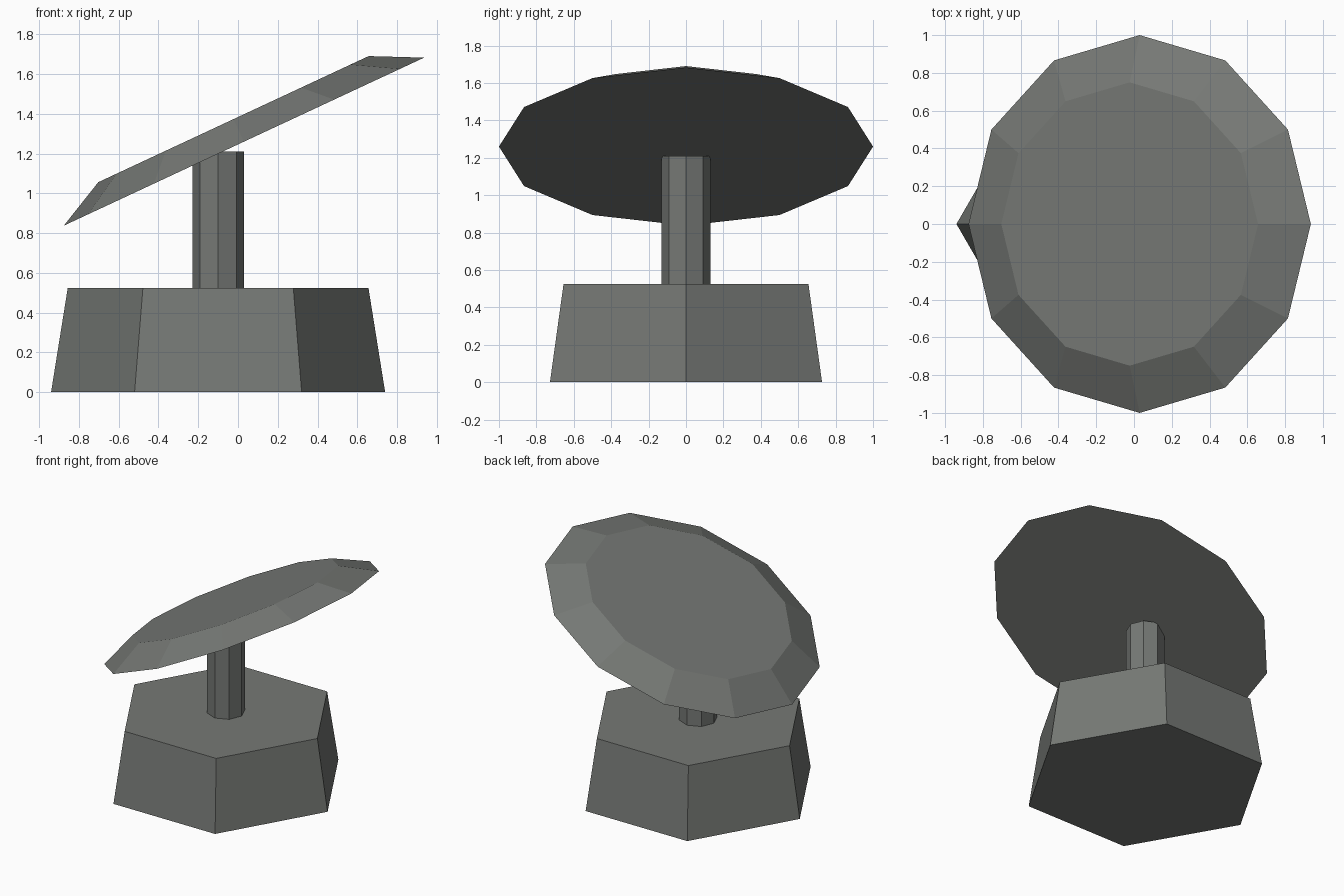
import bpy
import bmesh
from math import cos, sin, tau, radians
from mathutils import Matrix, Vector

cube = bpy.data.objects.get("Cube")
if cube:
    bpy.data.objects.remove(cube, do_unlink=True)

# Single flat colour for the whole model
grey = bpy.data.materials.new("grey_metal")
grey.use_nodes = True
COLOUR = (0.18, 0.19, 0.178, 1.0)
grey.diffuse_color = COLOUR
grey.node_tree.nodes["Principled BSDF"].inputs["Base Color"].default_value = COLOUR


def frustum(name, sides, r_low, r_high, height, location, tilt=0.0):
    """Flat-shaded tapered prism with a corner on +x, standing on location."""
    bm = bmesh.new()
    rings = []
    for r, z in ((r_low, 0.0), (r_high, height)):
        rings.append([bm.verts.new((r * cos(tau * i / sides), r * sin(tau * i / sides), z))
                      for i in range(sides)])
    low, high = rings
    bm.faces.new(low[::-1])
    bm.faces.new(high)
    for i in range(sides):
        j = (i + 1) % sides
        bm.faces.new((low[i], low[j], high[j], high[i]))
    bm.transform(Matrix.Translation(Vector(location)) @ Matrix.Rotation(-tilt, 4, "Y"))
    bm.normal_update()
    mesh = bpy.data.meshes.new(name)
    bm.to_mesh(mesh)
    bm.free()
    mesh.materials.append(grey)
    obj = bpy.data.objects.new(name, mesh)
    bpy.context.collection.objects.link(obj)
    return obj


# Hexagonal tapered base
frustum("base", 6, 0.84, 0.756, 0.525, (-0.10, 0, 0))

# Octagonal post, its top sunk into the dish
frustum("post", 8, 0.13, 0.13, 0.685, (-0.10, 0, 0.525))

# Tilted twelve-sided dish with a bevelled rim
frustum("dish", 12, 1.0, 0.75, 0.125, (0.03, 0, 1.26), radians(25))
